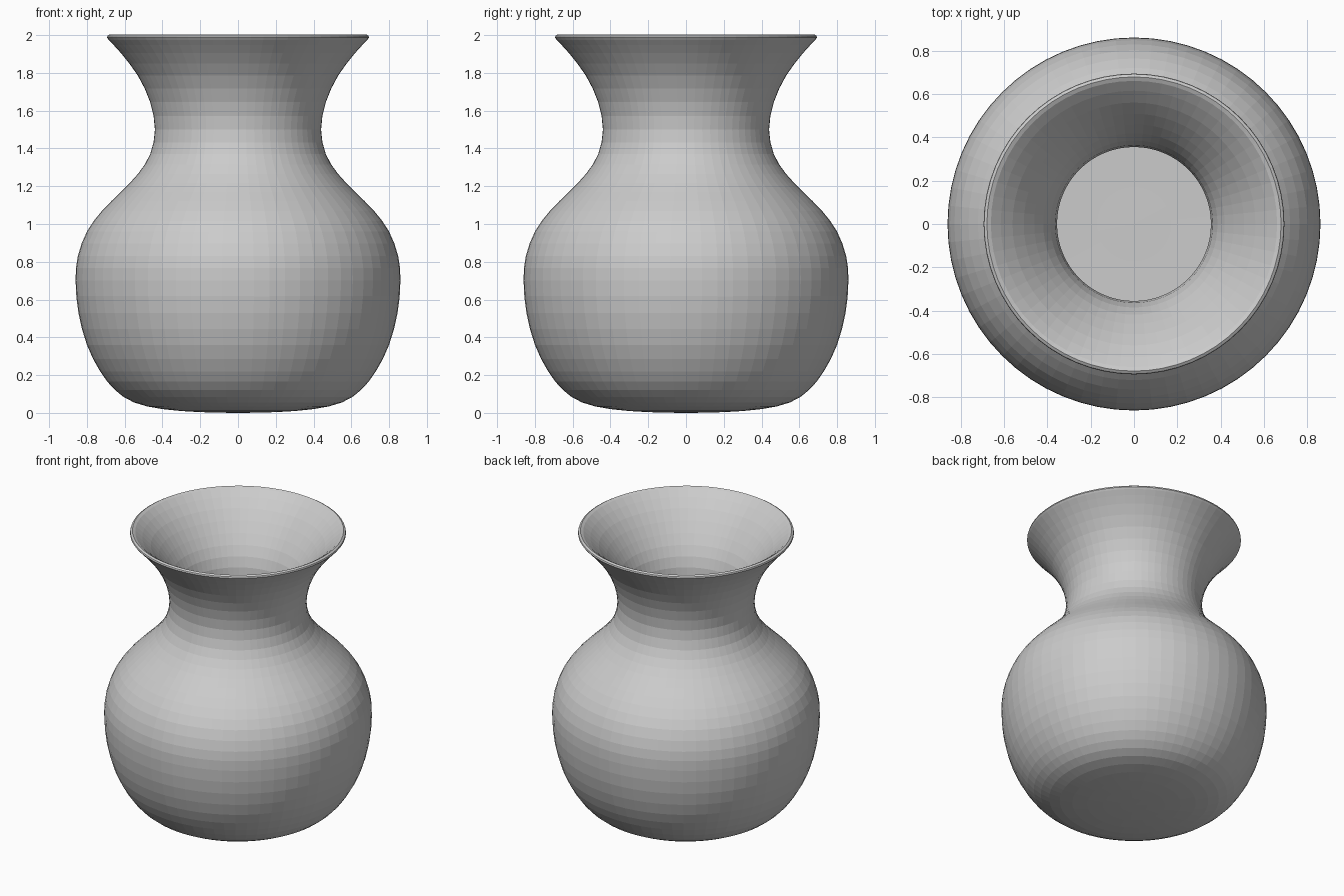
import bpy
import bmesh
import math
from mathutils import Vector

cube = bpy.data.objects.get("Cube")
if cube:
    bpy.data.objects.remove(cube, do_unlink=True)

SEGMENTS = 64

clay = bpy.data.materials.new("grey_clay")
clay.use_nodes = True
grey = (0.6, 0.6, 0.6, 1)
clay.diffuse_color = grey
clay.node_tree.nodes["Principled BSDF"].inputs["Base Color"].default_value = grey

# Radius and height pairs: outer wall from the base to the rim
outer = [(0, 0), (.2, .004), (.4, .02), (.55, .055), (.65, .12), (.73, .22),
         (.8, .36), (.845, .53), (.86, .7), (.848, .83), (.8, .96), (.72, 1.07),
         (.62, 1.17), (.53, 1.265), (.465, 1.37), (.44, 1.5), (.465, 1.645),
         (.53, 1.785), (.62, 1.905), (.685, 1.975)]
# Rounded lip, flared throat and hollow belly down to the flat floor
inner = [(.693, 1.99), (.685, 2), (.66, 1.995), (.56, 1.9), (.46, 1.77),
         (.385, 1.64), (.355, 1.5), (.385, 1.34), (.46, 1.22), (.56, 1.11),
         (.66, 1), (.74, .88), (.775, .7), (.76, .53), (.71, .36),
         (.62, .2), (.5, .13), (.36, .1), (0, .1)]


def smooth_profile(points, steps):
    """Catmull-Rom curve through the points."""
    pts = [Vector(p) for p in points]
    pts = [pts[0]] + pts + [pts[-1]]
    result = []
    for a, b, c, d in zip(pts, pts[1:], pts[2:], pts[3:]):
        for i in range(steps):
            t = i / steps
            result.append(b + ((c - a) * t + (2 * a - 5 * b + 4 * c - d) * t**2
                               + (3 * b - a - 3 * c + d) * t**3) / 2)
    return result + [pts[-1]]


# Vase: spin the wall profile around the upright axis
bm = bmesh.new()
verts = [bm.verts.new((max(p.x, 0), 0, p.y)) for p in smooth_profile(outer + inner, 2)]
edges = [bm.edges.new(pair) for pair in zip(verts, verts[1:])]
bmesh.ops.spin(bm, geom=verts + edges, cent=(0, 0, 0), axis=(0, 0, 1),
               angle=math.tau, steps=SEGMENTS, use_duplicate=False)
bmesh.ops.remove_doubles(bm, verts=bm.verts, dist=0.0005)
bmesh.ops.recalc_face_normals(bm, faces=bm.faces)
mesh = bpy.data.meshes.new("vase")
bm.to_mesh(mesh)
bm.free()
mesh.materials.append(clay)
vase = bpy.data.objects.new("vase", mesh)
bpy.context.collection.objects.link(vase)
